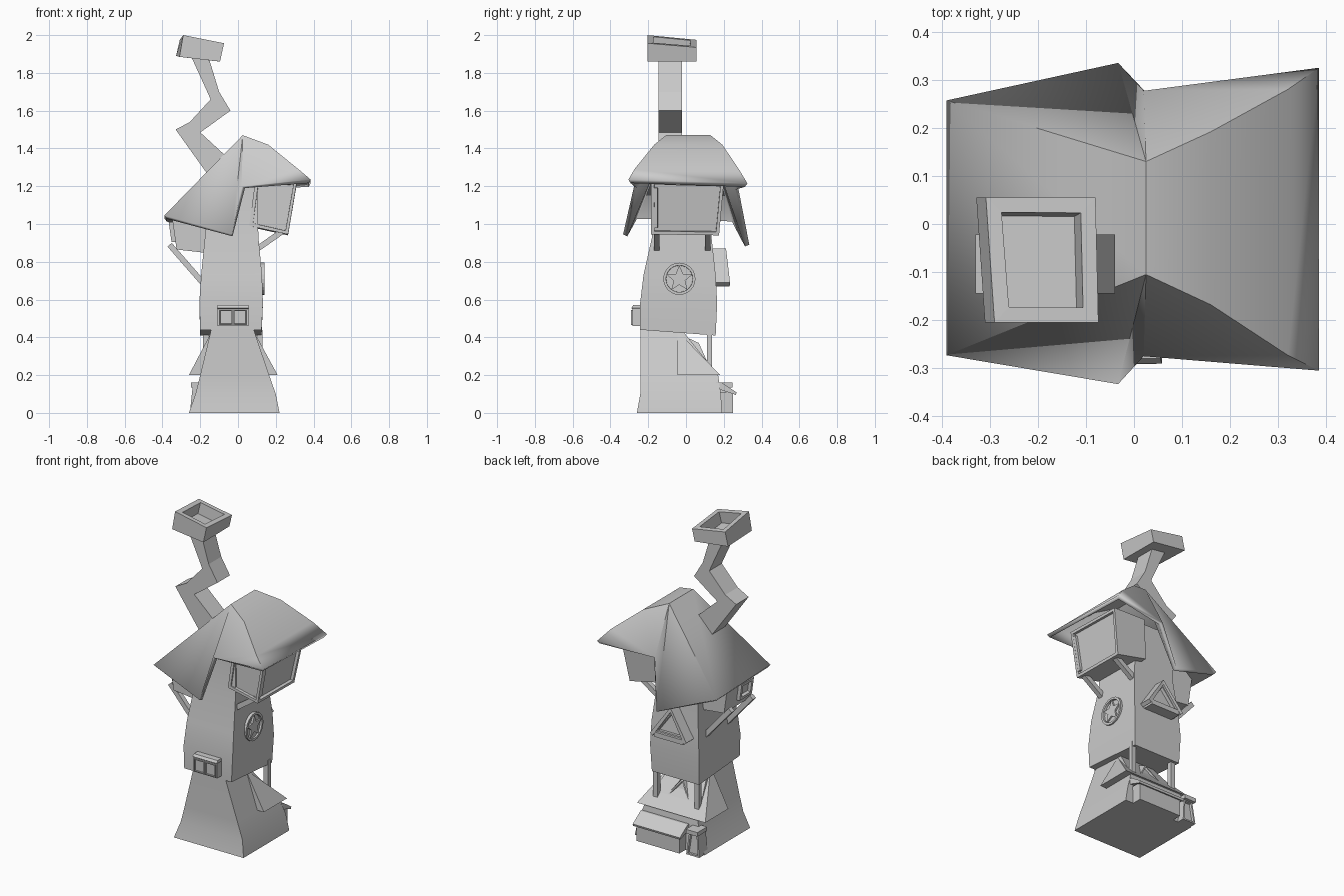
import bpy, bmesh, math
from mathutils import Vector

if "Cube" in bpy.data.objects:
    bpy.data.objects.remove(bpy.data.objects["Cube"])


def make(name, verts, faces, smooth=False):
    me = bpy.data.meshes.new(name)
    me.from_pydata([tuple(v) for v in verts], [], faces)
    bm = bmesh.new()
    bm.from_mesh(me)
    bmesh.ops.recalc_face_normals(bm, faces=bm.faces)
    bm.to_mesh(me)
    bm.free()
    ob = bpy.data.objects.new(name, me)
    bpy.context.collection.objects.link(ob)
    if smooth:
        bpy.ops.object.select_all(action='DESELECT')
        ob.select_set(True)
        bpy.context.view_layer.objects.active = ob
        bpy.ops.object.shade_smooth_by_angle(angle=math.radians(30))
    return ob


def loft(name, rings, smooth=False):
    n = len(rings[0])
    faces = [tuple(range(n)), tuple(range((len(rings) - 1) * n, len(rings) * n))]
    for r in range(len(rings) - 1):
        for i in range(n):
            j = (i + 1) % n
            faces.append((r * n + i, r * n + j, r * n + n + j, r * n + n + i))
    return make(name, [v for ring in rings for v in ring], faces, smooth)


def rect(x0, x1, y0, y1, zf, zb=None):
    zb = zf if zb is None else zb
    return [(x0, y0, zf), (x1, y0, zf), (x1, y1, zb), (x0, y1, zb)]


def box(name, x0, x1, y0, y1, z0, z1):
    return loft(name, [rect(x0, x1, y0, y1, z0), rect(x0, x1, y0, y1, z1)])


def recess(ob, direction, rim, depth):
    """Inset the face pointing along direction and push it in."""
    d = Vector(direction)
    bm = bmesh.new()
    bm.from_mesh(ob.data)
    bm.faces.ensure_lookup_table()
    f = max(bm.faces, key=lambda q: q.normal.dot(d))
    bmesh.ops.inset_region(bm, faces=[f], thickness=rim)
    rest = bmesh.ops.inset_region(bm, faces=[f], thickness=0.001)
    shift = -f.normal * depth
    for v in f.verts:
        v.co += shift
    bm.to_mesh(ob.data)
    bm.free()


def beam(name, a, b, w):
    a, b = Vector(a), Vector(b)
    d = (b - a).normalized()
    u = d.cross(Vector((0, 1, 0))).normalized()
    v = d.cross(u)
    offs = [(-1, -1), (1, -1), (1, 1), (-1, 1)]
    return loft(name, [[p + (u * i + v * j) * w / 2 for i, j in offs] for p in (a, b)])


# flared tower base, cut back behind for the porch roof
loft("tower_base", [rect(-.26, .22, -.26, .19, 0), rect(-.225, .2, -.242, .185, .1),
                    rect(-.2, .165, -.24, .17, .2), rect(-.14, .08, -.24, -.03, .45)], True)

# porch roof, its dormer and the posts standing on it
loft("porch_roof", [rect(-.26, .21, -.045, .182, .2), rect(-.14, .085, -.045, -.042, .43)])
dormer = loft("porch_dormer", [[(-.1, .115, .265), (.05, .115, .265), (-.025, .068, .37)],
                               [(-.1, -.05, .265), (.05, -.05, .265), (-.025, -.05, .425)]])
recess(dormer, (0, 1, .4), .015, .012)
for x in (-.17, .115):
    box("porch_post", x - .015, x + .015, .11, .138, .23, .44)

# lean-to shed and doorway on the back
box("shed", -.13, .165, .16, .25, 0, .11)
loft("shed_roof", [[(x, .16, .16), (x, .19, .16), (x, .268, .108), (x, .264, .095), (x, .16, .13)]
                   for x in (-.145, .18)])
door = loft("doorway", [rect(-.255, -.165, .15, .235, 0), rect(-.24, -.18, .15, .225, .14)])
recess(door, (0, 1, 0), .014, .015)
box("doorway_cap", -.25, -.17, .15, .245, .135, .16)

# main body
loft("tower_body", [rect(-.2, .125, -.243, .157, .44, .41), rect(-.205, .132, -.243, .165, .58),
                    rect(-.195, .127, -.225, .157, .73), rect(-.175, .108, -.18, .135, .93),
                    rect(-.17, .1, -.17, .13, 1.24)], True)

# low front window with two panes
loft("front_window", [rect(-.108, .055, -.283, -.22, .46), rect(-.108, .055, -.283, -.22, .55),
                      rect(-.112, .058, -.29, -.22, .555), rect(-.108, .055, -.28, -.22, .57)])
for x in (-.064, .011):
    pane = box("front_window_pane", x - .036, x + .036, -.291, -.26, .466, .545)
    recess(pane, (0, -1, 0), .008, .012)

# round star window on the right
N = 24
disc = loft("round_window", [[(x, -.035 + .085 * math.cos(i * math.tau / N),
                              .71 + .085 * math.sin(i * math.tau / N)) for i in range(N)]
                             for x in (.07, .14)])
recess(disc, (1, 0, 0), .014, .014)
loft("window_star", [[(x, -.035 + r * math.sin(i * math.pi / 5), .71 + r * math.cos(i * math.pi / 5))
                      for i, r in enumerate([.072, .032] * 5)] for x in (.1, .138)])

# triangular back window with a little gable roof
tri = loft("gable_window", [[(-.14, y0, .7), (.06, y0, .7), (-.04, y1, .845)]
                            for y0, y1 in ((.1, .1), (.215, .2))])
recess(tri, (0, 1, 0), .018, .02)
for s in (-1, 1):
    sec = lambda yb, yt: [(-.04, yt, .87), (-.04 + s * .125, yb, .69),
                          (-.04 + s * .108, yb, .675), (-.04, yt, .84)]
    loft("gable_roof", [sec(.12, .1), sec(.233, .212)])
box("gable_sill", -.14, .06, .12, .23, .67, .7)

# big right bay with recessed panes, and its braces
bay = loft("right_bay", [[(.06, -.185, .99), (.265, -.185, .945), (.265, .175, .94), (.06, .175, .985)],
                         [(.09, -.18, 1.22), (.312, -.185, 1.225), (.312, .2, 1.215), (.09, .2, 1.22)]])
for d in ((1, 0, 0), (0, -1, 0), (0, 1, 0)):
    recess(bay, d, .024, .018)
for y in (-.155, .115):
    beam("right_brace", (.24, y, .965), (.09, y, .86), .03)

# left bay with a small window and braces
loft("left_bay", [[(-.325, -.17, .865), (-.15, -.17, .845), (-.15, .09, .845), (-.325, .09, .865)],
                  [(-.35, -.17, 1.04), (-.15, -.17, 1.22), (-.15, .09, 1.22), (-.35, .09, 1.04)]])
win = loft("left_window", [rect(-.352, -.3, -.145, -.025, .905), rect(-.367, -.3, -.145, -.025, 1.01)])
recess(win, (-1, 0, 0), .024, .02)
for y in (-.14, .07):
    beam("left_brace", (-.362, y, .89), (-.17, y, .67), .03)

# draped roof: ridge, hips that sweep outward on the right, low points on the left
ridge_f = [(.025, -.105, 1.47), (.16, -.168, 1.42), (.32, -.273, 1.29), (.385, -.305, 1.235)]
ridge_b = [(.025, .13, 1.47), (.16, .192, 1.42), (.32, .28, 1.29), (.385, .325, 1.215)]
ends_f = [(.02, -.275, 1.2), (-.033, -.333, .945), (-.39, -.273, 1.045)]
ends_b = [(.02, .277, 1.19), (-.033, .335, .89), (-.39, .257, 1.03)]
faces = [(0, 4, 10, 13)[:2] + (13, 10)]
faces = [(0, 4, 13, 10), (0, 10, 9), (4, 12, 13), (0, 9, 8), (4, 11, 12)]
for i in range(3):
    faces.append((i, i + 1, i + 5, i + 4))
    faces.append((8, i + 1, i))
    faces.append((11, i + 4, i + 5))
roof = make("main_roof", ridge_f + ridge_b + ends_f + ends_b, faces, True)
if sum(p.normal.z for p in roof.data.polygons) < 0:
    roof.data.flip_normals()
mod = roof.modifiers.new("thickness", 'SOLIDIFY')
mod.thickness = .025
mod.offset = -1

# crooked chimney
path = [(-.13, 1.22, -.01, 1.31), (-.33, 1.5, -.2, 1.485), (-.255, 1.54, -.16, 1.513),
        (-.145, 1.66, -.04, 1.6), (-.165, 1.705, -.1, 1.7), (-.245, 1.88, -.155, 1.88)]
loft("chimney", [[(a, -.145, b), (c, -.145, d), (c, -.022, d), (a, -.022, b)] for a, b, c, d in path])
cap = loft("chimney_cap", [[(-.31, -.205, 1.885), (-.095, -.205, 1.86), (-.098, .055, 1.86), (-.328, .055, 1.89)],
                           [(-.29, -.205, 2.0), (-.074, -.205, 1.957), (-.08, .055, 1.935), (-.308, .055, 1.975)]])
recess(cap, (0, 0, 1), .045, .07)
